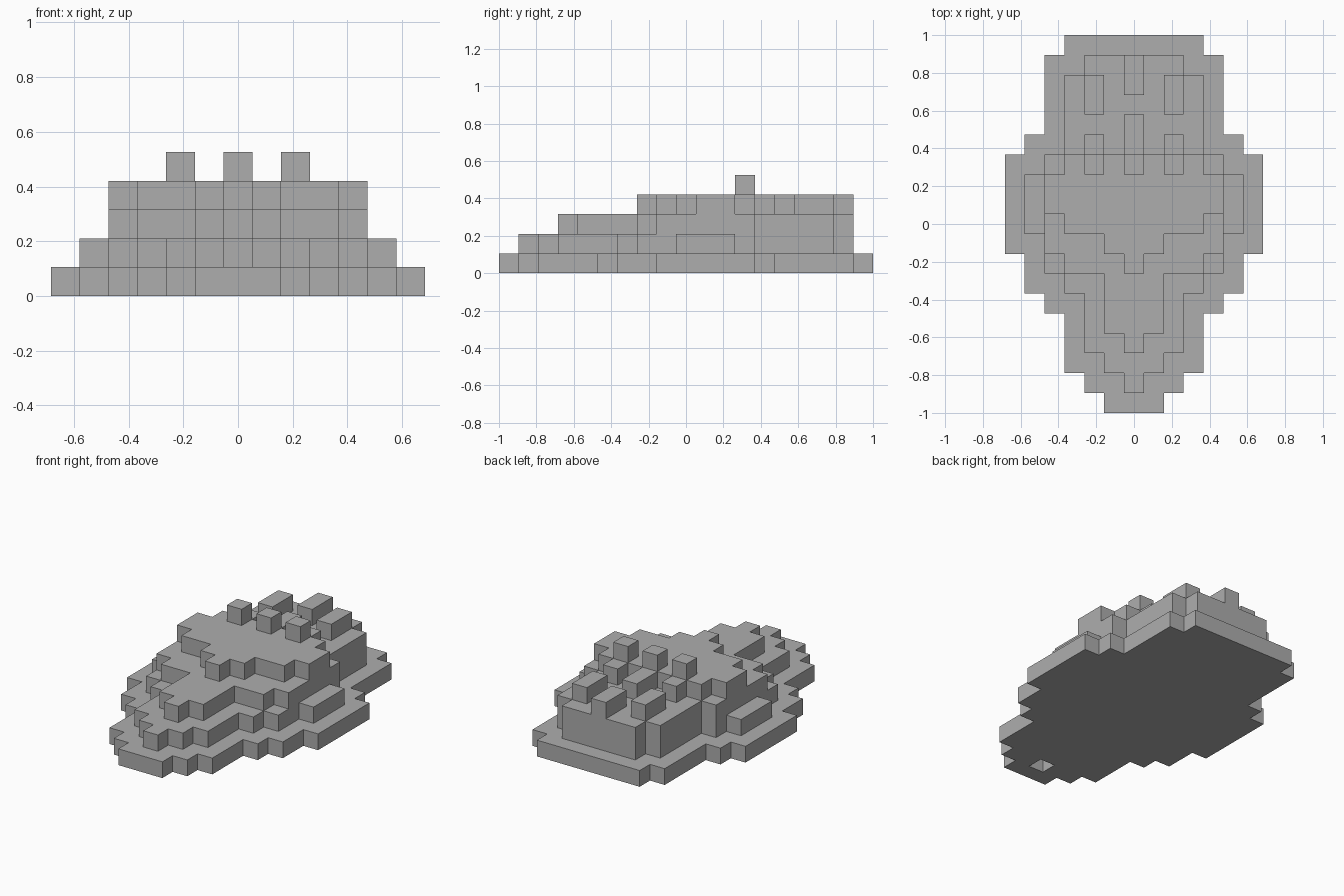
import bpy
import bmesh

cube = bpy.data.objects.get("Cube")
if cube:
    bpy.data.objects.remove(cube, do_unlink=True)

ROWS, COLS = 19, 13
U = 2 / ROWS  # edge of one block


def make_material(name, color):
    mat = bpy.data.materials.new(name)
    mat.use_nodes = True
    mat.diffuse_color = color
    mat.node_tree.nodes["Principled BSDF"].inputs["Base Color"].default_value = color
    return mat


def tier(level, *runs):
    """Mirrored block rows: each run is (first row, last row, blocks each side of centre)."""
    return {(x, y, level)
            for first, last, half in runs
            for y in range(first, last + 1)
            for x in range(-half, half + 1)}


def column(level, x, first, last):
    return {(s * x, y, level) for s in (-1, 1) for y in range(first, last + 1)}


# Stepped tiers from the ground up, rows counted from the front
parts = {
    "base_tier": tier(0, (0, 0, 1), (1, 1, 2), (2, 4, 3), (5, 5, 4), (6, 7, 5),
                      (8, 12, 6), (13, 13, 5), (14, 17, 4), (18, 18, 3)) - {(0, 1, 0)},
    "lower_tier": tier(1, (1, 1, 0), (2, 2, 1), (3, 5, 2), (6, 6, 3), (7, 8, 4),
                       (9, 11, 5), (12, 12, 4), (13, 16, 3), (17, 17, 2)),
    "middle_tier": tier(2, (3, 3, 0), (4, 6, 1), (7, 7, 3), (8, 12, 4),
                        (13, 16, 3), (17, 17, 2)),
    "upper_tier": tier(3, (7, 7, 0), (8, 8, 1), (9, 9, 3), (10, 11, 4), (12, 12, 3)),
    # Raised blocks behind the upper tier
    "front_ridges": column(3, 2, 13, 13) | column(3, 0, 13, 14),
    "rear_ridges": column(3, 2, 15, 16) | column(3, 0, 16, 17),
    "top_studs": column(4, 2, 12, 12) | column(4, 0, 12, 12),
}
filled = set().union(*parts.values())


def build(name, blocks, mat):
    """Join blocks into one mesh, keeping only the faces open to the air."""
    bm = bmesh.new()
    corners = {}

    def vert(p):
        if p not in corners:
            x, y, z = p
            corners[p] = bm.verts.new(((x - 0.5) * U, y * U - 1, z * U))
        return corners[p]

    for block in sorted(blocks):
        for axis in range(3):
            b, c = (axis + 1) % 3, (axis + 2) % 3
            for side in (0, 1):
                beside = list(block)
                beside[axis] += 2 * side - 1
                if tuple(beside) in filled:
                    continue
                loop = []
                for i, j in ((0, 0), (1, 0), (1, 1), (0, 1)):
                    p = list(block)
                    p[axis] += side
                    p[b] += i
                    p[c] += j
                    loop.append(vert(tuple(p)))
                bm.faces.new(loop if side else loop[::-1])
    mesh = bpy.data.meshes.new(name)
    bm.to_mesh(mesh)
    bm.free()
    mesh.materials.append(mat)
    obj = bpy.data.objects.new(name, mesh)
    bpy.context.collection.objects.link(obj)


grey = make_material("plain grey", (0.42, 0.42, 0.42, 1))
for part_name, part_blocks in parts.items():
    build(part_name, part_blocks, grey)
